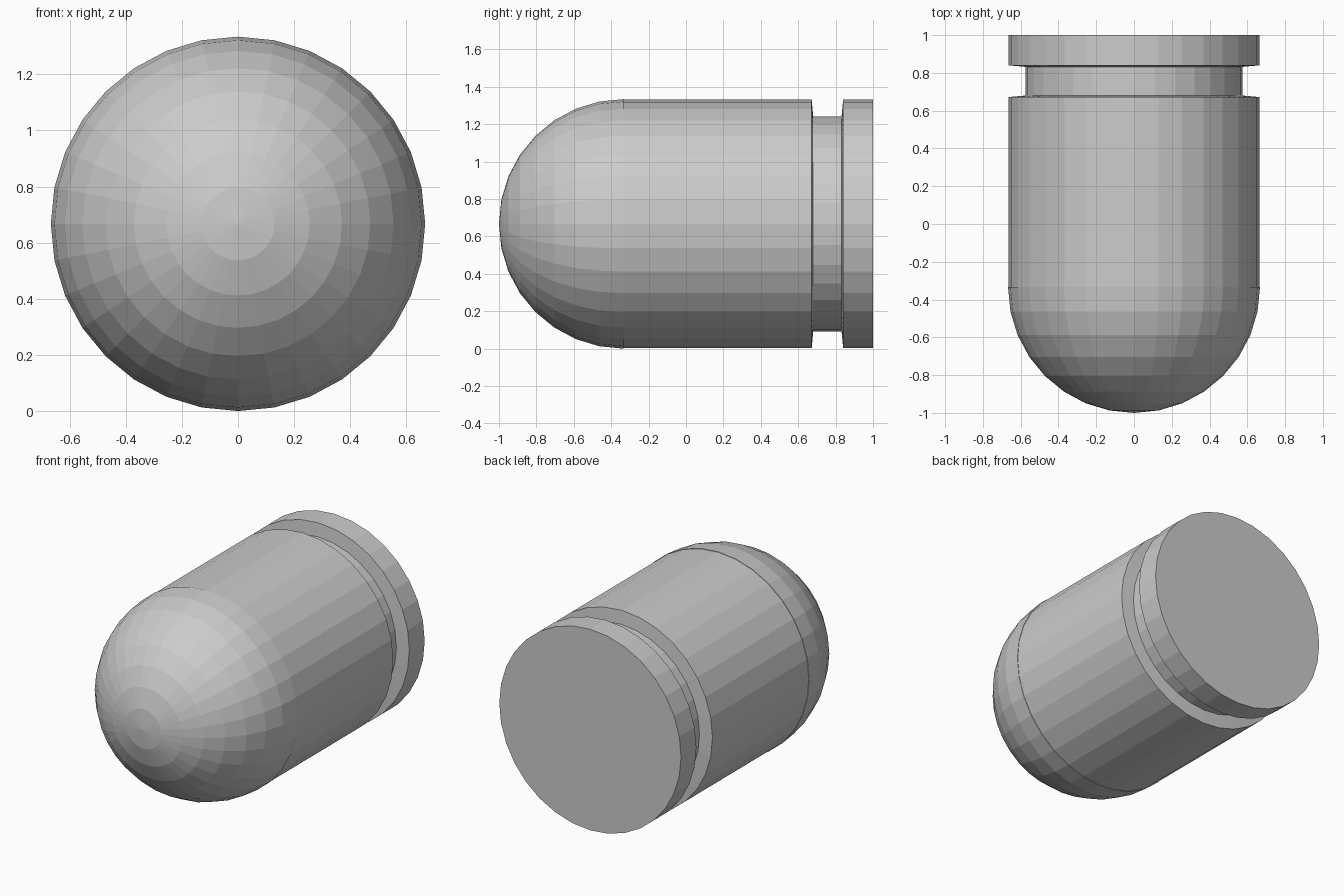
import bpy, bmesh
from math import sin, cos, pi
from mathutils import Vector

if "Cube" in bpy.data.objects:
    bpy.data.objects.remove(bpy.data.objects["Cube"], do_unlink=True)

SIDES = 32
R = 0.667          # dome radius and axis height
BODY_R = 0.664
NECK_R = 0.575

grey = bpy.data.materials.new("plain_grey")
grey.use_nodes = True
colour = (0.6, 0.6, 0.6, 1)
grey.diffuse_color = colour
grey.node_tree.nodes["Principled BSDF"].inputs["Base Color"].default_value = colour


def lathe(name, profile):
    """Spin (radius, y) points around the lengthwise axis."""
    bm = bmesh.new()
    verts = [bm.verts.new((0, y, r)) for r, y in profile]
    edges = [bm.edges.new(pair) for pair in zip(verts, verts[1:])]
    bmesh.ops.spin(bm, geom=verts + edges, cent=(0, 0, 0), axis=(0, 1, 0),
                   angle=2 * pi, steps=SIDES, use_merge=True)
    bmesh.ops.remove_doubles(bm, verts=bm.verts, dist=0.0001)
    # Turn every face outwards: compare with the first profile segment's side
    bm.normal_update()
    bmesh.ops.recalc_face_normals(bm, faces=bm.faces)
    outward = sum(f.normal.dot(Vector((f.calc_center_median().x, 0,
                                       f.calc_center_median().z)))
                  for f in bm.faces)
    if outward < 0:
        bmesh.ops.reverse_faces(bm, faces=bm.faces)
    mesh = bpy.data.meshes.new(name)
    bm.to_mesh(mesh)
    bm.free()
    mesh.materials.append(grey)
    obj = bpy.data.objects.new(name, mesh)
    obj.location.z = R
    bpy.context.collection.objects.link(obj)
    return obj


# Hemispherical nose, from its tip to the barrel
quarter = SIDES // 4
arc = [i * pi / 2 / quarter for i in range(quarter + 1)]
lathe("nose_dome", [(R * sin(a), R - 1 - R * cos(a)) for a in arc])

# Straight barrel
lathe("barrel", [(R, R - 1), (BODY_R, R - 1), (BODY_R, 0.672)])

# Recessed groove with slightly slanted walls
lathe("groove", [(BODY_R, 0.672), (NECK_R, 0.68), (NECK_R, 0.832), (BODY_R, 0.84)])

# Rear rim closed by a flat base
lathe("base_rim", [(BODY_R, 0.84), (BODY_R, 1), (0, 1)])
